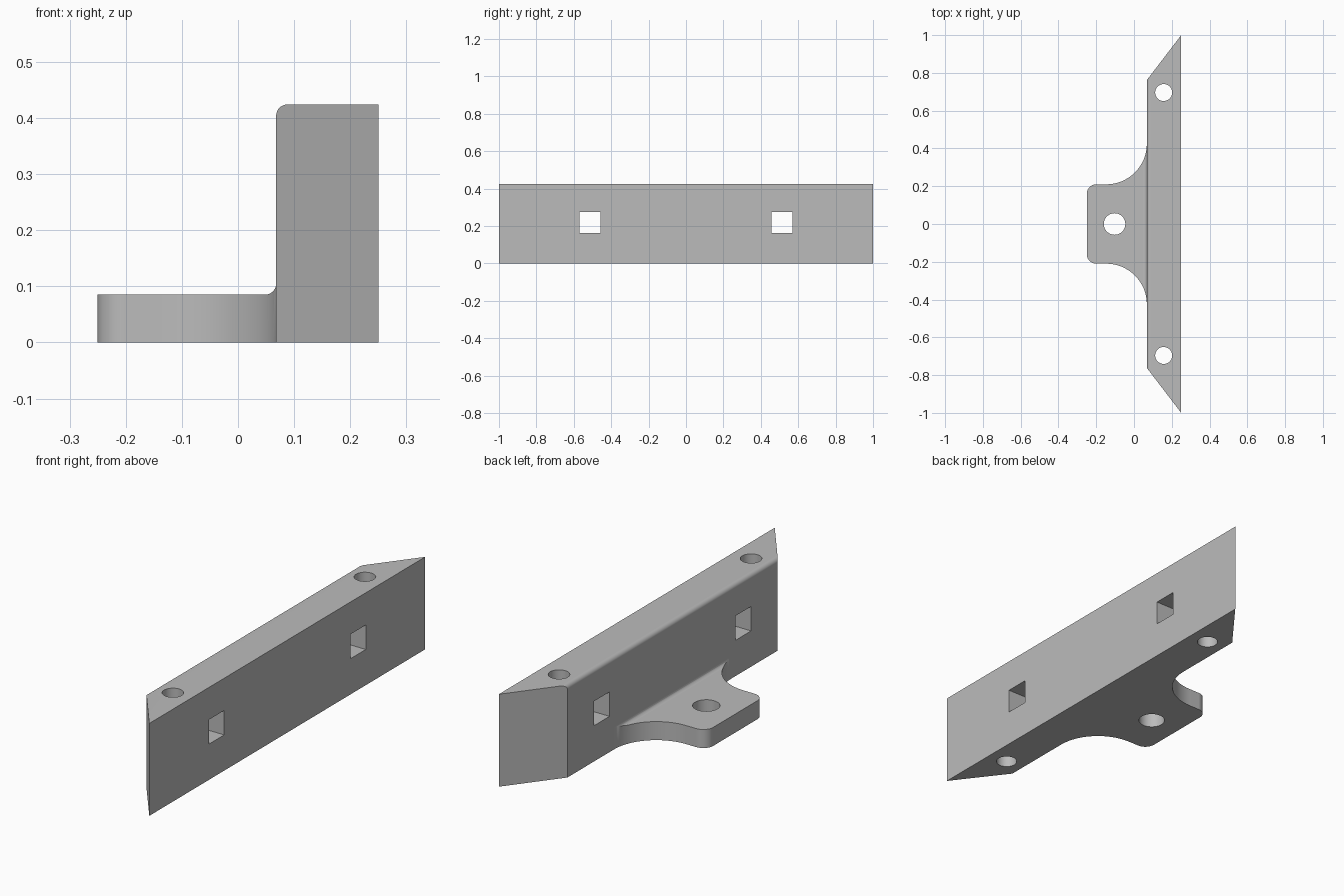
import bpy, bmesh
from math import cos, sin, pi, radians
from mathutils import Matrix, Vector

cube = bpy.data.objects.get("Cube")
if cube:
    bpy.data.objects.remove(cube, do_unlink=True)

HALF = 0.25        # half depth in x
FACE = 0.068       # inner face of the bar
TOP = 0.424        # bar height
PLATE = 0.085      # mounting tab thickness
FILLET = 0.02
FLARE = 0.215      # tab flare radius

grey = bpy.data.materials.new("plain_grey")
grey.use_nodes = True
colour = (0.5, 0.5, 0.5, 1)
grey.diffuse_color = colour
grey.node_tree.nodes["Principled BSDF"].inputs["Base Color"].default_value = colour


def arc(cx, cy, r, start, end, steps):
    angles = [radians(start + (end - start) * i / steps) for i in range(steps + 1)]
    return [(cx + r * cos(a), cy + r * sin(a)) for a in angles]


def prism(name, outline, axis, low, high):
    """Extrude a 2D outline along the given axis."""
    place = {"x": lambda a, b, c: (c, a, b),
             "y": lambda a, b, c: (a, c, b),
             "z": lambda a, b, c: (a, b, c)}[axis]
    bm = bmesh.new()
    face = bm.faces.new([bm.verts.new(place(a, b, low)) for a, b in outline])
    ext = bmesh.ops.extrude_face_region(bm, geom=[face])
    moved = [v for v in ext["geom"] if isinstance(v, bmesh.types.BMVert)]
    bmesh.ops.translate(bm, verts=moved, vec=Vector(place(0, 0, high - low)))
    bmesh.ops.recalc_face_normals(bm, faces=bm.faces)
    mesh = bpy.data.meshes.new(name)
    bm.to_mesh(mesh)
    bm.free()
    obj = bpy.data.objects.new(name, mesh)
    bpy.context.collection.objects.link(obj)
    mesh.materials.append(grey)
    return obj


def cut(target, tool, operation):
    """Apply a boolean and discard the helper."""
    tool.hide_render = True
    mod = target.modifiers.new("cut", "BOOLEAN")
    mod.operation, mod.object, mod.solver = operation, tool, "EXACT"
    bpy.context.view_layer.objects.active = target
    bpy.ops.object.modifier_apply(modifier=mod.name)
    bpy.data.objects.remove(tool, do_unlink=True)


# L-shaped side profile with a rounded top edge and a filleted inner corner
side = [(-HALF, 0), (HALF, 0), (HALF, TOP)]
side += arc(FACE + FILLET, TOP - FILLET, FILLET, 90, 180, 8)
side += arc(FACE - FILLET, PLATE + FILLET, FILLET, 0, -90, 8)
side += [(-HALF, PLATE)]
bracket = prism("bracket", side, "y", -1, 1)

# Plan outline: mitred bar ends, flared tab and rounded tab corners
half_plan = [(HALF, 1), (FACE, 0.762)]
half_plan += arc(FACE - FLARE, 0.21 + FLARE, FLARE, 0, -90, 20)
half_plan += arc(-HALF + 0.05, 0.16, 0.05, 90, 180, 8)
plan = half_plan + [(x, -y) for x, y in reversed(half_plan)]
cut(bracket, prism("plan_cutter", plan, "z", -0.1, 0.6), "INTERSECT")

# Vertical screw holes in the tab and both bar ends
for x, y, r in ((-0.103, 0, 0.057), (0.157, 0.696, 0.045), (0.157, -0.696, 0.045)):
    circle = arc(x, y, r, 0, 360, 40)[:-1]
    cut(bracket, prism("hole_cutter", circle, "z", -0.1, 0.6), "DIFFERENCE")

# Square slots through the bar
for y in (-0.513, 0.513):
    square = [(y + a * 0.056, 0.22 + b * 0.056)
              for a, b in ((-1, -1), (1, -1), (1, 1), (-1, 1))]
    cut(bracket, prism("slot_cutter", square, "x", -0.5, 0.5), "DIFFERENCE")

# Smooth the curved walls, keep the flat faces crisp
bpy.ops.object.select_all(action="DESELECT")
bracket.select_set(True)
bpy.context.view_layer.objects.active = bracket
bpy.ops.object.shade_smooth_by_angle(angle=radians(30))
weighted = bracket.modifiers.new("weighted_normals", "WEIGHTED_NORMAL")
weighted.keep_sharp = True
